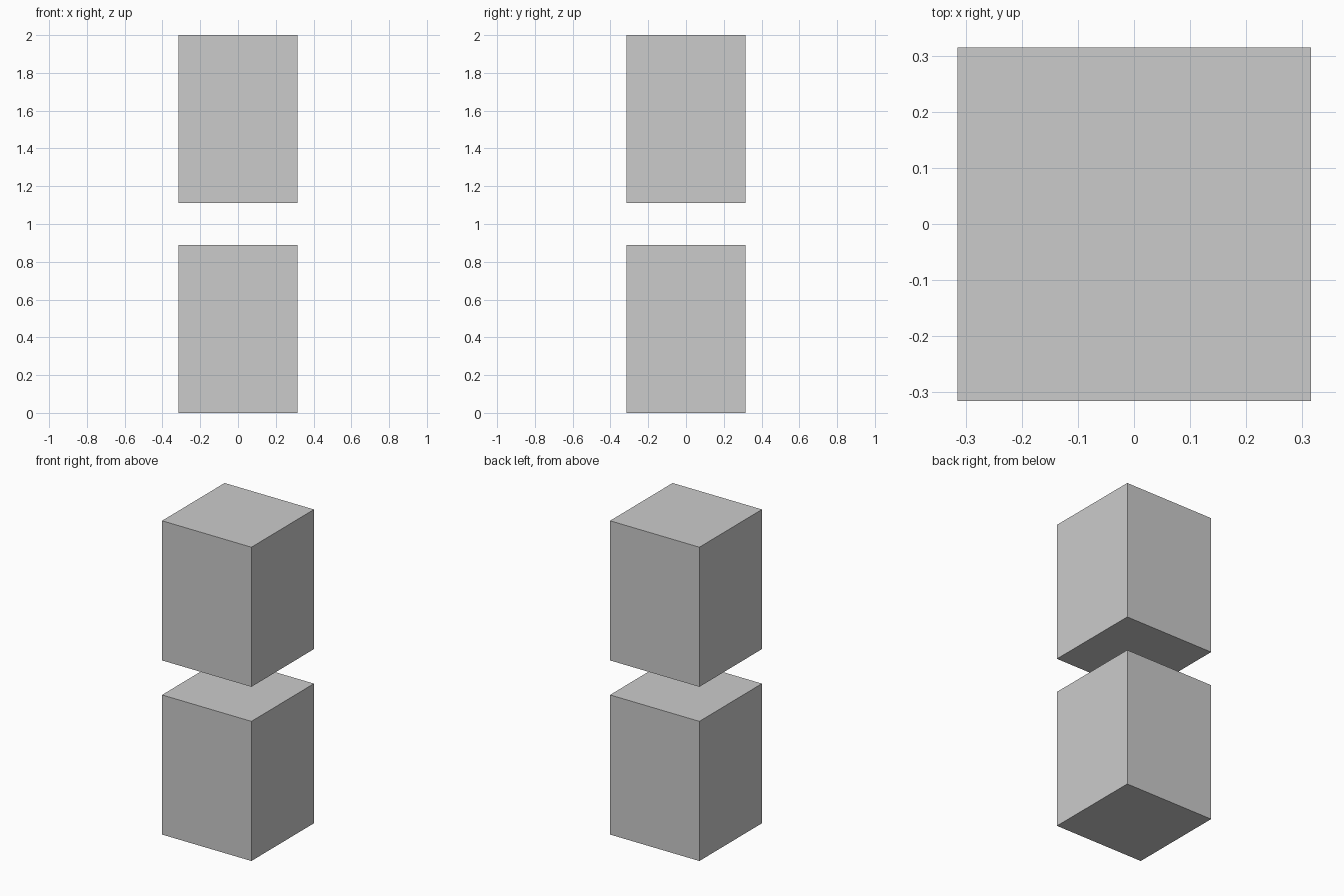
import bpy

if "Cube" in bpy.data.objects:
    bpy.data.objects.remove(bpy.data.objects["Cube"])

WIDTH, HEIGHT, TOTAL = 0.63, 0.89, 2.0


def block(name, z_centre):
    bpy.ops.mesh.primitive_cube_add(size=1, location=(0, 0, z_centre))
    ob = bpy.context.object
    ob.name = name
    ob.scale = (WIDTH, WIDTH, HEIGHT)
    bpy.ops.object.transform_apply(location=False, rotation=False, scale=True)
    return ob


# Two equal blocks with a gap between them
block("lower_block", HEIGHT / 2)
block("upper_block", TOTAL - HEIGHT / 2)
